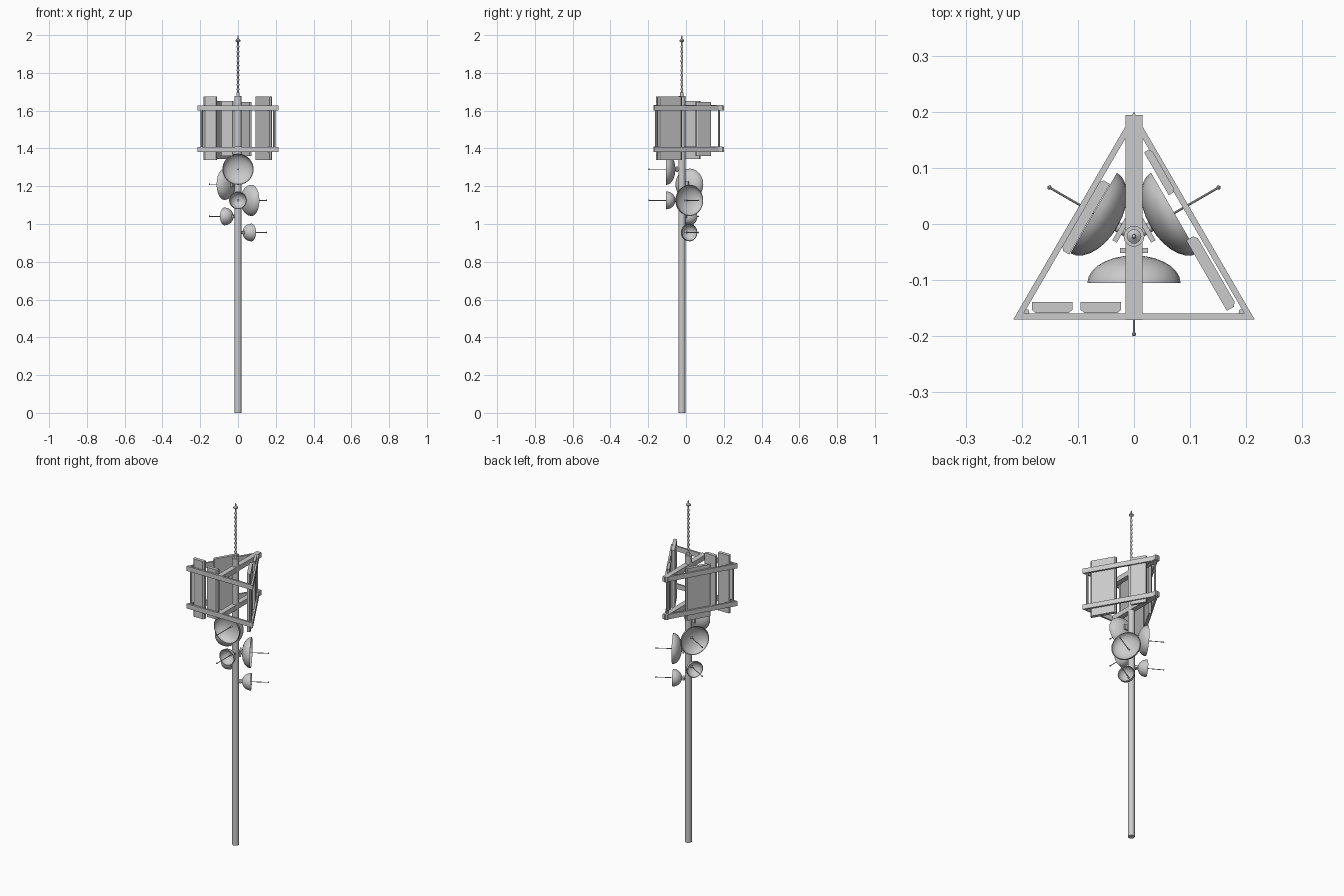
import bpy, bmesh
from math import radians, cos, sin, pi
from mathutils import Matrix, Vector

if "Cube" in bpy.data.objects:
    bpy.data.objects.remove(bpy.data.objects["Cube"])

PY = -0.022  # mast axis offset in y
MAST = Matrix.Translation((0, PY, 0))


def finish(name, bm, mat=Matrix(), smooth=False):
    bmesh.ops.recalc_face_normals(bm, faces=bm.faces)
    me = bpy.data.meshes.new(name)
    bm.to_mesh(me)
    bm.free()
    me.transform(mat)
    ob = bpy.data.objects.new(name, me)
    bpy.context.collection.objects.link(ob)
    if smooth:
        bpy.context.view_layer.objects.active = ob
        bpy.ops.object.select_all(action='DESELECT')
        ob.select_set(True)
        bpy.ops.object.shade_smooth_by_angle(angle=radians(40))
    return ob


def lathe(name, profile, mat, segs=24, smooth=True):
    bm = bmesh.new()
    vs = [bm.verts.new((r, 0, z)) for r, z in profile]
    es = [bm.edges.new(p) for p in zip(vs, vs[1:])]
    bmesh.ops.spin(bm, geom=vs + es, cent=(0, 0, 0), axis=(0, 0, 1),
                   angle=2 * pi, steps=segs, use_merge=True)
    bmesh.ops.remove_doubles(bm, verts=bm.verts, dist=1e-5)
    return finish(name, bm, mat, smooth)


def prism(name, pts, z0, z1, mat=Matrix()):
    bm = bmesh.new()
    f = bm.faces.new([bm.verts.new((x, y, z0)) for x, y in pts])
    ext = bmesh.ops.extrude_face_region(bm, geom=[f])['geom']
    bmesh.ops.translate(bm, vec=(0, 0, z1 - z0),
                        verts=[v for v in ext if isinstance(v, bmesh.types.BMVert)])
    return finish(name, bm, mat)


def rect(x0, x1, y0, y1):
    return [(x0, y0), (x1, y0), (x1, y1), (x0, y1)]


# mast
lathe("mast", [(0, 0), (0.0185, 0), (0.0185, 1.678), (0, 1.678)], MAST, 16)

# whip antenna with a chain of swellings and a finial
whip = [(0, 1.67), (0.009, 1.67), (0.009, 1.695), (0.004, 1.70)]
for i in range(10):
    z = 1.70 + i * 0.025
    whip += [(0.004, z + 0.004), (0.0075, z + 0.011), (0.0075, z + 0.015), (0.004, z + 0.022)]
whip += [(0.004, 1.962), (0.013, 1.968), (0.013, 1.974), (0.004, 1.981), (0.0035, 1.992), (0, 2.0)]
lathe("whip_antenna", whip, MAST, 10)

# triangular frames, with a central beam in each
cen = Vector((0, -0.0467))
tri = [Vector((-0.215, -0.17)), Vector((0.215, -0.17)), Vector((0, 0.2))]
inner = [cen + (p - cen) * 0.915 for p in tri]
for level, z in (("lower", 1.38), ("upper", 1.6)):
    for i in range(3):
        j = (i + 1) % 3
        prism(f"{level}_frame_bar_{i + 1}", [tri[i], tri[j], inner[j], inner[i]], z, z + 0.028)
    prism(f"{level}_beam", rect(-0.015, 0.015, -0.171, 0.194), z + 0.001, z + 0.03)

# corner posts
for i, p in enumerate(tri):
    q = cen + (p - cen) * 0.895
    lathe(f"corner_post_{i + 1}", [(0, 1.385), (0.006, 1.385), (0.006, 1.62), (0, 1.62)],
          Matrix.Translation((q.x, q.y, 0)), 8)

# panel antennas: centre, facing angle, width, thickness, z range
panels = [
    (-0.146, -0.149, -90, 0.072, 0.020, 1.338, 1.676),
    (-0.059, -0.149, -90, 0.072, 0.020, 1.36, 1.65),
    (0.138, -0.087, 30, 0.145, 0.020, 1.338, 1.676),
    (0.046, 0.093, 30, 0.088, 0.014, 1.36, 1.645),
    (-0.087, 0.013, 150, 0.145, 0.018, 1.345, 1.65),
]
for i, (x, y, a, w, t, z0, z1) in enumerate(panels):
    h = w / 2
    mat = Matrix.Translation((x, y, 0)) @ Matrix.Rotation(radians(a), 4, 'Z')
    prism(f"panel_antenna_{i + 1}",
          [(-t / 2, -h), (t * 0.2, -h), (t / 2, -h + 0.007),
           (t / 2, h - 0.007), (t * 0.2, h), (-t / 2, h)], z0, z1, mat)

# dishes: facing angle, height, radius
dishes = [(-90, 1.29, 0.083), (150, 1.21, 0.083), (30, 1.125, 0.083),
          (-90, 1.125, 0.047), (150, 1.04, 0.047), (30, 0.955, 0.047)]
for i, (a, z, r) in enumerate(dishes):
    side = MAST @ Matrix.Translation((0, 0, z)) @ Matrix.Rotation(radians(a), 4, 'Z')
    axis = side @ Matrix.Rotation(radians(90), 4, 'Y')
    n, outer, inside = 7, [], []
    for k in range(n + 1):
        t = k / n * pi / 2
        outer.append((r * sin(t), 0.083 - 0.049 * cos(t)))
        inside.append(((r - 0.003) * sin(t), 0.083 - 0.045 * cos(t)))
    lathe(f"dish_{i + 1}", outer + inside[::-1], axis, 24)
    # feed rod with ball tip
    lathe(f"dish_feed_{i + 1}",
          [(0, 0.036), (0.006, 0.036), (0.006, 0.042), (0.002, 0.044), (0.002, 0.171),
           (0.004, 0.173), (0.004, 0.176), (0, 0.178)], axis, 8)
    # mount plate and stub behind the dish
    w = 0.025 if r > 0.06 else 0.013
    prism(f"dish_plate_{i + 1}", rect(0.021, 0.030, -w, w), -w * 0.6, w * 0.6, side)
    lathe(f"dish_stub_{i + 1}", [(0, 0.01), (0.009, 0.01), (0.009, 0.037), (0, 0.037)], axis, 12)
